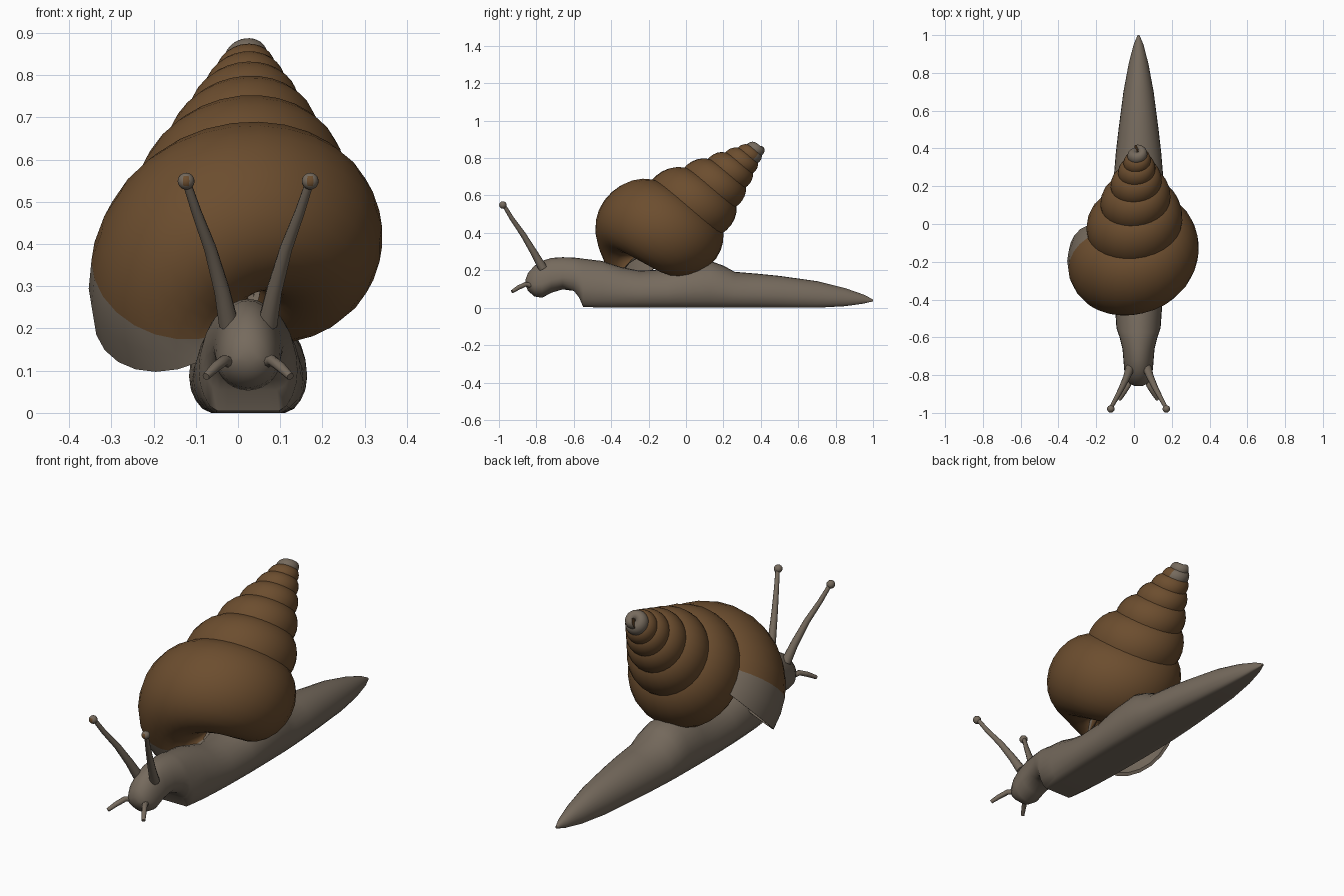
import bpy, bmesh, math
from mathutils import Vector

if "Cube" in bpy.data.objects:
    bpy.data.objects.remove(bpy.data.objects["Cube"], do_unlink=True)


def material(name, rgb):
    m = bpy.data.materials.new(name)
    m.use_nodes = True
    m.diffuse_color = (*rgb, 1)
    m.node_tree.nodes["Principled BSDF"].inputs["Base Color"].default_value = (*rgb, 1)
    return m


SKIN = material("grey_skin", (0.18, 0.145, 0.11))
BROWN = material("brown_shell", (0.15, 0.075, 0.028))
CX = 0.024  # middle of the body


def finish(name, bm, mats):
    bmesh.ops.recalc_face_normals(bm, faces=bm.faces)
    for f in bm.faces:
        f.smooth = True
    me = bpy.data.meshes.new(name)
    bm.to_mesh(me)
    bm.free()
    for m in mats:
        me.materials.append(m)
    ob = bpy.data.objects.new(name, me)
    bpy.context.collection.objects.link(ob)
    bpy.ops.object.select_all(action="DESELECT")
    ob.select_set(True)
    bpy.context.view_layer.objects.active = ob
    bpy.ops.object.shade_smooth_by_angle(angle=math.radians(50))
    return ob


def loft(name, rings, mats, rule=lambda i: 0):
    """Skin a row of closed rings and cap both ends; rule gives the colour of each band."""
    bm = bmesh.new()
    vs = [[bm.verts.new(p) for p in ring] for ring in rings]
    n = len(rings[0])
    for i in range(len(vs) - 1):
        for j in range(n):
            k = (j + 1) % n
            f = bm.faces.new((vs[i][j], vs[i][k], vs[i + 1][k], vs[i + 1][j]))
            f.material_index = rule(i)
    for ring in (vs[0], vs[-1]):
        bm.faces.new(ring)
    return finish(name, bm, mats)


def circle(n):
    return [2 * math.pi * i / n for i in range(n)]


# Body: foot, neck and head as sections (y, bottom, top, half width)
SECTIONS = [
    (-.858, .12, .15, .02), (-.845, .09, .185, .048), (-.81, .06, .225, .068),
    (-.77, .053, .25, .076), (-.72, .08, .266, .08), (-.66, .098, .27, .085),
    (-.6, .09, .268, .1), (-.572, .055, .265, .11), (-.55, .005, .262, .117),
    (-.45, 0, .25, .124), (-.35, 0, .218, .13), (-.25, 0, .198, .134),
    (-.1, 0, .205, .138), (0, 0, .235, .14), (.13, 0, .25, .139),
    (.2, 0, .225, .136), (.26, 0, .192, .13), (.38, 0, .182, .12),
    (.5, 0, .17, .106), (.7, 0, .142, .08), (.85, .008, .105, .052),
    (.95, .022, .07, .026), (1, .034, .044, .005)]
rings = []
for y, low, top, w in SECTIONS:
    h = top - low
    mid = low + .37 * h
    under = .37 if y < -.6 else .52  # the foot is cut flat underneath
    rings.append([Vector((CX + w * math.cos(t), y,
                          max(low, mid + h * (.63 if math.sin(t) > 0 else under) * math.sin(t))))
                  for t in circle(28)])
loft("body", rings, [SKIN])

# Shell: an oval tube growing along a conical spiral
APEX = Vector((.022, .459, .923))
AXIS = Vector((0, -.743, -.669))
OUT = Vector((0, -.669, .743))
SIDE = Vector((-1, 0, 0))
END, STEP = 107, 12.5


def shell_ring(angle, inset=1.0):
    s = .73 ** (-angle / 360)
    a = math.radians(angle)
    u = OUT * math.cos(a) + SIDE * math.sin(a)
    c = APEX + s * (.835 * AXIS + .157 * u)
    return [c + s * inset * (.19 * math.cos(t) * u + .23 * math.sin(t) * AXIS)
            for t in circle(24)]


count = 198
angles = [END - STEP * (count - i) for i in range(count + 1)]
tip_end = 360 * math.log(.185) / -math.log(.73)
rings = [shell_ring(a) for a in angles]
rings += [shell_ring(END - STEP * i, .93) for i in range(6)]  # inside of the mouth
loft("shell", rings, [BROWN, SKIN],
     lambda i: int(i >= count - 2 or angles[i] < tip_end))


def stalk(name, path, radii, sides=10):
    """Tapered tube along a path."""
    pts = [Vector(p) for p in path]
    rings = []
    for i, p in enumerate(pts):
        d = (pts[min(i + 1, len(pts) - 1)] - pts[max(i - 1, 0)]).normalized()
        e = d.cross(Vector((1, 0, 0))).normalized()
        g = d.cross(e)
        rings.append([p + radii[i] * (math.cos(t) * e + math.sin(t) * g) for t in circle(sides)])
    return loft(name, rings, [SKIN])


# Tentacles, mirrored about the body's middle
EYE_PATH = [(.046, -.765, .21), (.062, -.81, .29), (.09, -.87, .39), (.122, -.93, .475), (.147, -.975, .55)]
FEELER_PATH = [(.035, -.81, .115), (.056, -.858, .125), (.078, -.895, .108), (.1, -.93, .086)]
for side, label in ((1, "left"), (-1, "right")):
    def place(path):
        return [(CX + side * x, y, z) for x, y, z in path]
    stalk(label + "_eye_stalk", place(EYE_PATH), (.024, .019, .015, .012, .01))
    stalk(label + "_feeler", place(FEELER_PATH), (.014, .013, .012, .009), 8)
    # Eye with a brown spot in front
    bm = bmesh.new()
    bmesh.ops.create_uvsphere(bm, u_segments=16, v_segments=10, radius=.02)
    for f in bm.faces:
        f.material_index = int(f.normal.y < -.85)
    eye = finish(label + "_eye", bm, [SKIN, BROWN])
    eye.location = place([(.147, -.979, .549)])[0]
